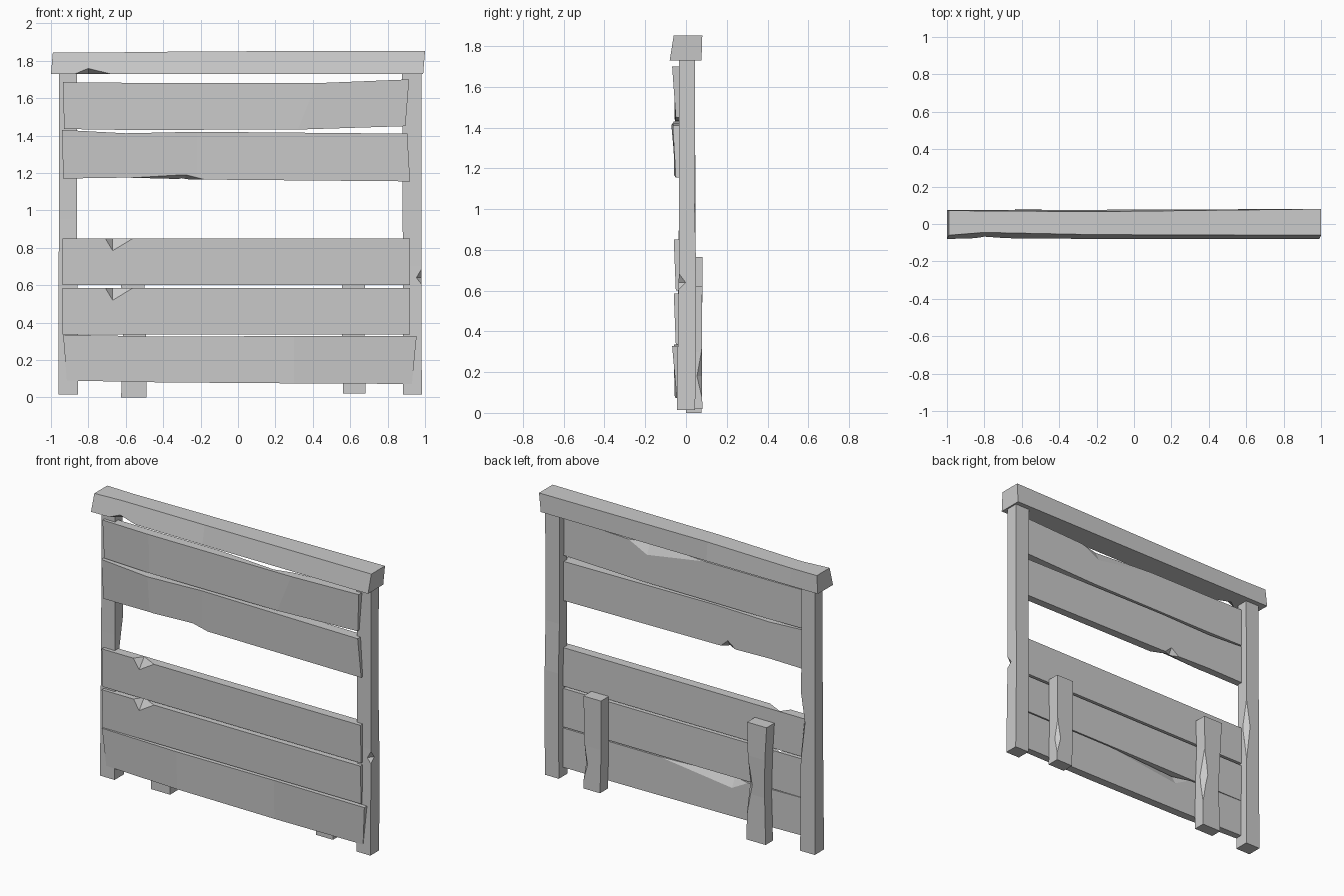
import bpy, bmesh


def make_object(name, bm):
    bmesh.ops.recalc_face_normals(bm, faces=bm.faces)
    mesh = bpy.data.meshes.new(name)
    bm.to_mesh(mesh)
    bm.free()
    obj = bpy.data.objects.new(name, mesh)
    bpy.context.collection.objects.link(obj)
    return obj


def loft(name, sections):
    """Skin a chain of four-cornered cross-sections and cap both ends."""
    bm = bmesh.new()
    rings = [[bm.verts.new(p) for p in s] for s in sections]
    for a, b in zip(rings, rings[1:]):
        for i in range(4):
            j = (i + 1) % 4
            bm.faces.new((a[i], a[j], b[j], b[i]))
    bm.faces.new(rings[0])
    bm.faces.new(rings[-1])
    return make_object(name, bm)


def board(name, stations, back=0.0):
    """Stations: x bottom, x top, z bottom, z top, front y bottom, front y top."""
    return loft(name, [[(xb, yb, z0), (xb, back, z0), (xt, back, z1), (xt, yt, z1)]
                       for xb, xt, z0, z1, yb, yt in stations])


def post(name, stations):
    """Stations: z, x min, x max, y min, y max."""
    return loft(name, [[(x0, y0, z), (x1, y0, z), (x1, y1, z), (x0, y1, z)]
                       for z, x0, x1, y0, y1 in stations])


def chip(obj, points):
    """Knock a splinter out of a part with a convex cutter."""
    bm = bmesh.new()
    for p in points:
        bm.verts.new(p)
    bmesh.ops.convex_hull(bm, input=bm.verts)
    cutter = make_object("chip_cutter", bm)
    cutter.hide_render = True
    mod = obj.modifiers.new("chip", 'BOOLEAN')
    mod.operation, mod.solver, mod.object = 'DIFFERENCE', 'EXACT', cutter
    bpy.context.view_layer.objects.active = obj
    bpy.ops.object.modifier_apply(modifier=mod.name)
    bpy.data.objects.remove(cutter)


def edge_chip(obj, x0, xm, x1, z, dz, y, dy):
    """Chip on a lengthwise edge at (y, z): depth dz and dy at xm, signed into the part."""
    oy, oz = y - dy * 0.5, z - dz * 0.5
    chip(obj, [(x0, y, z), (x1, y, z), (xm, y, z + dz), (xm, y + dy, z),
               (x0, oy, oz), (x1, oy, oz), (xm, oy, z + dz), (xm, y + dy, oz)])


# Cap rail
rail = loft("top_rail", [
    [(x, yb, 1.73), (x, 0.076, 1.73), (xt, yk, zt), (xt, yf, zt)]
    for x, xt, yb, yf, yk, zt in (
        (-1.0, -0.99, -0.08, -0.06, 0.072, 1.845),
        (-0.8, -0.8, -0.075, -0.045, 0.07, 1.843),
        (-0.2, -0.2, -0.08, -0.057, 0.066, 1.85),
        (0.99, 1.0, -0.08, -0.06, 0.08, 1.853))])
edge_chip(rail, -0.87, -0.8, -0.68, 1.73, 0.035, -0.077, 0.05)

# Side posts
left_post = post("left_post", [
    (0.015, -0.96, -0.855, -0.045, 0.05), (0.95, -0.958, -0.86, -0.035, 0.047),
    (1.74, -0.957, -0.86, -0.035, 0.043)])
chip(left_post, [(-0.86, 0.05, 1.05), (-0.86, 0.05, 0.6), (-0.89, 0.05, 0.85),
                 (-0.86, 0.01, 0.85), (-0.84, 0.07, 1.05), (-0.84, 0.07, 0.6)])
right_post = post("right_post", [
    (0.015, 0.882, 0.983, -0.045, 0.045), (0.7, 0.882, 0.98, -0.035, 0.05),
    (1.02, 0.88, 0.98, -0.035, 0.042), (1.74, 0.877, 0.98, -0.035, 0.045)])
chip(right_post, [(0.982, -0.037, 0.69), (0.982, -0.04, 0.60), (0.95, -0.04, 0.64),
                  (0.982, 0.0, 0.64), (1.01, -0.06, 0.69), (1.01, -0.06, 0.60)])

# Weathered planks: two at the top, one at the bottom
plank_1 = board("upper_plank", [
    (-0.93, -0.935, 1.435, 1.685, -0.045, -0.055), (-0.6, -0.6, 1.43, 1.682, -0.055, -0.06),
    (0.32, 0.42, 1.432, 1.68, -0.055, -0.055), (0.895, 0.915, 1.45, 1.70, -0.05, -0.068)])
edge_chip(plank_1, -0.15, 0.28, 0.42, 1.681, -0.07, 0.001, -0.035)
plank_2 = board("second_plank", [
    (-0.935, -0.94, 1.17, 1.43, -0.045, -0.06), (-0.6, -0.6, 1.175, 1.412, -0.05, -0.072),
    (-0.22, -0.22, 1.165, 1.42, -0.058, -0.062), (0.92, 0.905, 1.155, 1.41, -0.05, -0.065)])
edge_chip(plank_2, -0.85, -0.28, -0.18, 1.165, 0.025, -0.057, 0.045)
edge_chip(plank_2, -0.36, -0.3, -0.25, 1.167, 0.045, 0.001, -0.03)
plank_5 = board("bottom_plank", [
    (-0.915, -0.935, 0.09, 0.335, -0.045, -0.06), (-0.4, -0.4, 0.08, 0.325, -0.055, -0.06),
    (0.3, 0.3, 0.075, 0.328, -0.055, -0.062), (0.93, 0.955, 0.072, 0.328, -0.045, -0.068)])
edge_chip(plank_5, -0.45, -0.33, 0.2, 0.326, -0.065, 0.001, -0.035)

# Straight planks, both with the same notch
for name, z in (("third_plank", 0.6), ("fourth_plank", 0.335)):
    plank = board(name, [(-0.937, -0.937, z, z + 0.25, -0.05, -0.06),
                         (0.92, 0.92, z, z + 0.25, -0.05, -0.06)])
    edge_chip(plank, -0.71, -0.67, -0.56, z + 0.251, -0.07, -0.06, 0.055)

# Stakes on the back
stake_l = post("left_back_stake", [
    (0.0, -0.625, -0.488, 0.0, 0.076), (0.3, -0.615, -0.49, 0.0, 0.072),
    (0.55, -0.622, -0.5, -0.002, 0.08), (0.765, -0.635, -0.495, 0.0, 0.08)])
edge_chip_points = [(-0.49, 0.078, 0.6), (-0.49, 0.076, 0.15), (-0.53, 0.076, 0.36),
                    (-0.49, 0.04, 0.36), (-0.46, 0.1, 0.6), (-0.46, 0.1, 0.15)]
chip(stake_l, edge_chip_points)
stake_r = post("right_back_stake", [
    (0.02, 0.562, 0.682, 0.0, 0.08), (0.3, 0.555, 0.675, 0.0, 0.078),
    (0.62, 0.555, 0.68, 0.0, 0.08)])
chip(stake_r, [(0.68, 0.08, 0.36), (0.682, 0.081, 0.06), (0.65, 0.081, 0.18),
               (0.682, 0.05, 0.18), (0.71, 0.1, 0.36), (0.71, 0.1, 0.06)])
